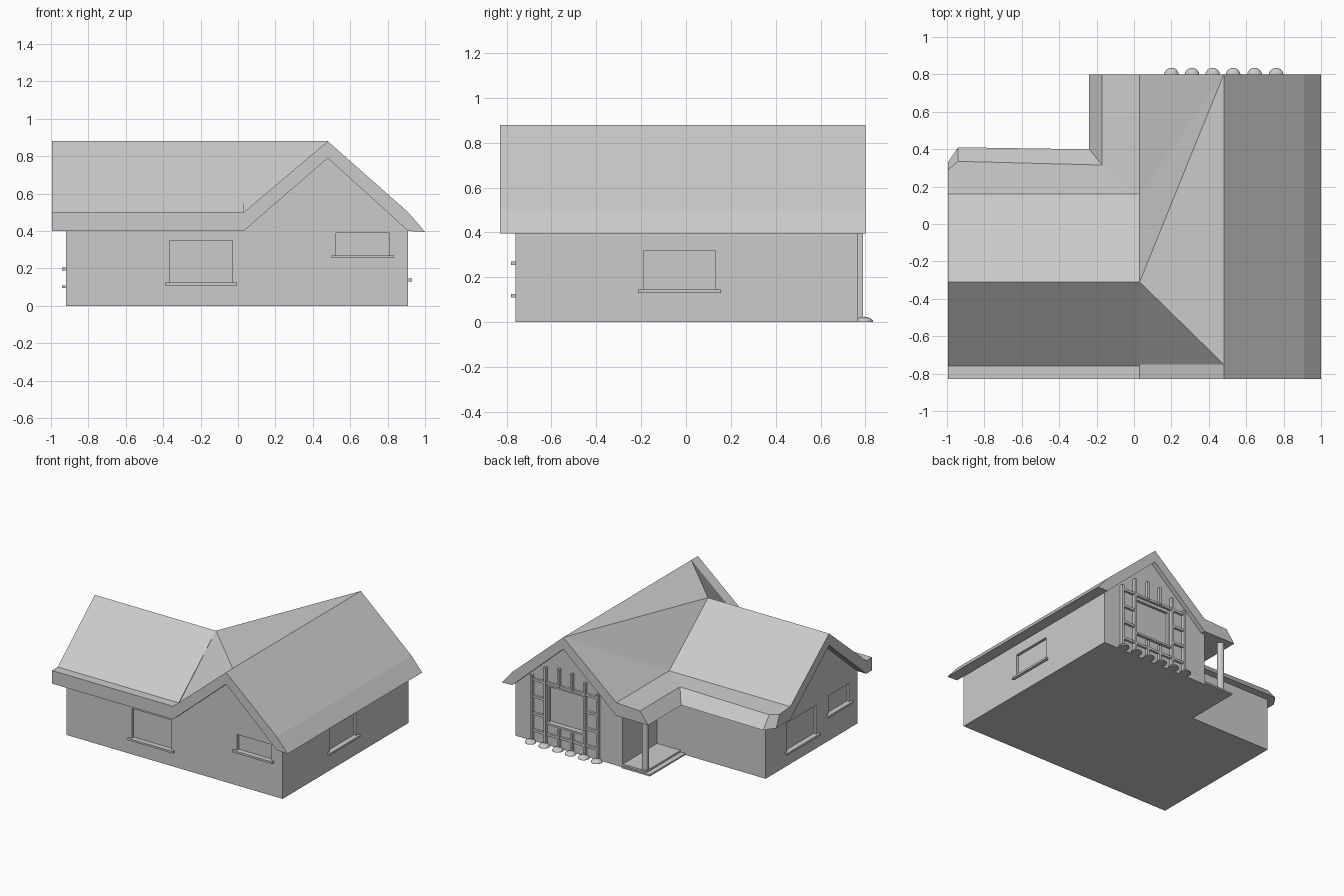
import bpy, bmesh, math
from mathutils import Vector

if "Cube" in bpy.data.objects:
    bpy.data.objects.remove(bpy.data.objects["Cube"])


def add_mesh(name, bm):
    bmesh.ops.recalc_face_normals(bm, faces=bm.faces)
    me = bpy.data.meshes.new(name)
    bm.to_mesh(me)
    bm.free()
    ob = bpy.data.objects.new(name, me)
    bpy.context.collection.objects.link(ob)
    return ob


def loft(name, sections):
    """Closed solid through equal-length rings of 3D points."""
    bm = bmesh.new()
    rings = [[bm.verts.new(p) for p in s] for s in sections]
    n = len(rings[0])
    for r0, r1 in zip(rings, rings[1:]):
        for i in range(n):
            j = (i + 1) % n
            bm.faces.new((r0[i], r0[j], r1[j], r1[i]))
    bm.faces.new(rings[0])
    bm.faces.new(rings[-1])
    return add_mesh(name, bm)


def prism_y(name, xz, y0, y1):
    return loft(name, [[(x, y, z) for x, z in xz] for y in (y0, y1)])


def prism_x(name, yz, x0, x1):
    return loft(name, [[(x, y, z) for y, z in yz] for x in (x0, x1)])


def box(name, x0, x1, y0, y1, z0, z1):
    return prism_y(name, [(x0, z0), (x1, z0), (x1, z1), (x0, z1)], y0, y1)


# Walls of the main house and the side wing, with their gables
main = prism_y("main_walls", [(0, 0), (.91, 0), (.91, .4), (.48, .79), (.03, .42), (0, .42)], -.76, .765)
wing = prism_x("wing_walls", [(-.76, 0), (.35, 0), (.35, .41), (.16, .41), (-.31, .79), (-.76, .41)], -.92, 0)

# Main roof with sloped right eave
prism_y("main_roof", [(1, .395), (.91, .5), (.48, .88), (.03, .5), (.03, .4), (.48, .79), (.91, .4)], -.83, .80)

# Low porch eave along the left of the main roof
prism_y("porch_eave", [(.03, .5), (-.17, .49), (-.24, .4), (.03, .4)], .16, .80)


# Wing roof, with the back left eave corner clipped
def wing_section(x, eave_top, eave_edge):
    yz = [(-.83, .4), (-.83, .5), (-.76, .5), (-.31, .88), (.16, .5), (eave_top, .49),
          (eave_edge, .4), (.16, .4), (-.31, .79), (-.76, .4)]
    return [(x, y, z) for y, z in yz]


loft("wing_roof", [wing_section(-.995, .29, .33), wing_section(-.94, .335, .41), wing_section(.03, .31, .395)])

# Folded roof surface joining the wing ridge to the main ridge
bm = bmesh.new()
a, b, c, d, e = [bm.verts.new(p) for p in
                 [(.03, -.31, .88), (.48, -.75, .88), (.48, .80, .88), (.03, .16, .5), (.03, -.75, .5)]]
for tri in ((a, d, c), (a, c, b), (a, b, e)):
    bm.faces.new(tri[::-1])
join = add_mesh("roof_junction", bm)
if join.data.polygons[1].normal.z < 0:
    join.data.flip_normals()


# Windows: recess cut into the wall plus a projecting sill
def window(wall, side, u0, u1, z0, z1, pos):
    out = 1 if side in ("back", "right") else -1
    lo, hi = sorted((pos - out * .02, pos + out * .02))
    slo, shi = sorted((pos - out * .02, pos + out * .02))
    s0, s1 = u0 - .025, u1 + .025
    if side in ("front", "back"):
        cut = box("window_cutter", u0, u1, lo, hi, z0, z1)
        box(side + "_window_sill", s0, s1, slo, shi, z0 - .015, z0)
    else:
        cut = box("window_cutter", lo, hi, u0, u1, z0, z1)
        box(side + "_window_sill", slo, shi, s0, s1, z0 - .015, z0)
    cut.hide_render = True
    mod = wall.modifiers.new("recess", "BOOLEAN")
    mod.operation, mod.object, mod.solver = "DIFFERENCE", cut, "EXACT"
    bpy.context.view_layer.objects.active = wall
    bpy.ops.object.modifier_apply(modifier=mod.name)
    bpy.data.objects.remove(cut)


window(wing, "front", -.365, -.03, .125, .35, -.76)
window(main, "front", .525, .81, .27, .39, -.76)
window(main, "right", -.19, .13, .145, .32, .91)
window(wing, "left", -.26, .09, .11, .33, -.92)
window(wing, "left", -.66, -.41, .205, .345, -.92)
window(main, "back", .335, .625, .18, .45, .765)

# Porch floor, step and post
box("porch_step", -.24, 0, .34, .78, 0, .012)
box("porch_floor", -.20, 0, .34, .765, 0, .025)


def round_post(name, x, y, z0, z1, r, sides):
    ring = [(x + r * math.cos(t * math.tau / sides), y + r * math.sin(t * math.tau / sides)) for t in range(sides)]
    return loft(name, [[(px, py, z) for px, py in ring] for z in (z0, z1)])


round_post("porch_post", -.17, .735, 0, .4, .025, 16)

# Trellis on the back wall with a plant mound under each upright
xs = [.20, .31, .42, .53, .645, .76]
tops = [.51, .57, .61, .62, .60, .51]
for i, (x, top) in enumerate(zip(xs, tops)):
    if i in (2, 3):
        box("trellis_upright", x - .009, x + .009, .765, .79, 0, .15)
        box("trellis_upright", x - .009, x + .009, .765, .79, .48, top)
    else:
        box("trellis_upright", x - .009, x + .009, .765, .79, 0, top)
    bm = bmesh.new()
    bmesh.ops.create_uvsphere(bm, u_segments=16, v_segments=8, radius=.04)
    bmesh.ops.bisect_plane(bm, geom=bm.verts[:] + bm.edges[:] + bm.faces[:], plane_co=(0, 0, 0),
                           plane_no=(0, 0, 1), clear_inner=True)
    bmesh.ops.holes_fill(bm, edges=bm.edges)
    bmesh.ops.scale(bm, vec=Vector((1, 1, .6)), verts=bm.verts)
    bmesh.ops.translate(bm, vec=Vector((x, .795, 0)), verts=bm.verts)
    add_mesh("plant_mound", bm)
for z in (.09, .48):
    box("trellis_rail", xs[0], xs[-1], .768, .785, z - .009, z + .009)
for z in (.22, .35):
    for x0, x1 in ((xs[0], xs[1]), (xs[-2], xs[-1])):
        box("trellis_rung", x0, x1, .768, .785, z - .009, z + .009)
